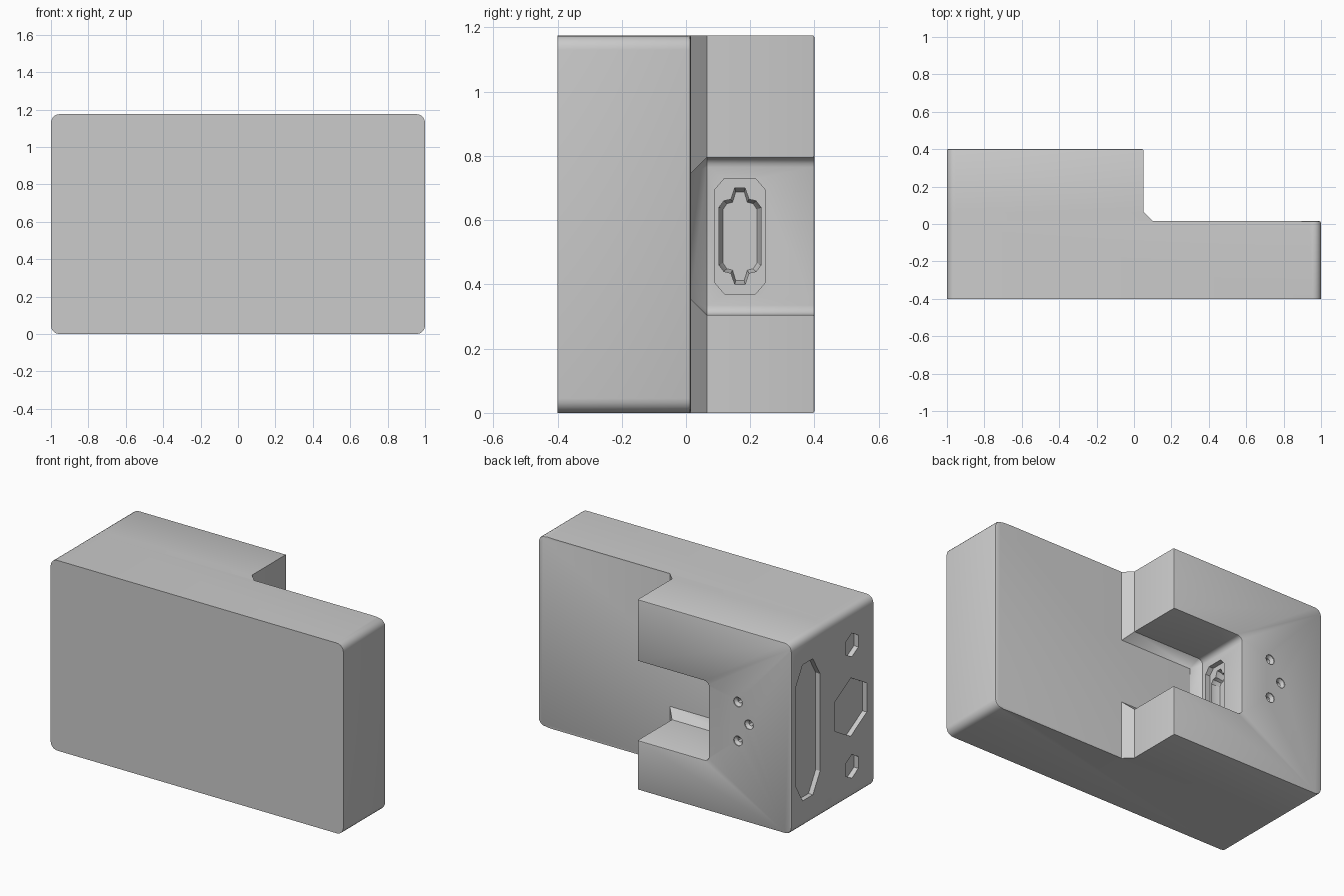
import bpy, bmesh, math
from mathutils import Vector

cube = bpy.data.objects.get("Cube")
if cube:
    bpy.data.objects.remove(cube, do_unlink=True)

grey = bpy.data.materials.new("plain grey")
grey.use_nodes = True
GREY = (0.6, 0.6, 0.6, 1)
grey.diffuse_color = GREY
grey.node_tree.nodes["Principled BSDF"].inputs["Base Color"].default_value = GREY

HEIGHT = 1.175
STEP, CHAMFER = 0.015, 0.05       # level of the thin end and size of the inner chamfer
NOTCH_LOW, NOTCH_HIGH, NOTCH_END = 0.305, 0.795, -0.435


def arc(cx, cz, r, start, end, n=5):
    angles = [math.radians(start + (end - start) * i / n) for i in range(n + 1)]
    return [(cx + r * math.cos(a), cz + r * math.sin(a)) for a in angles]


def loft(name, rings, bevel=None, width=0.01):
    """Closed solid through equal-length rings of 3D points."""
    bm = bmesh.new()
    loops = [[bm.verts.new(p) for p in ring] for ring in rings]
    n = len(loops[0])
    for a, b in zip(loops, loops[1:]):
        for i in range(n):
            j = (i + 1) % n
            bm.faces.new((a[i], a[j], b[j], b[i]))
    bm.faces.new(loops[0][::-1])
    bm.faces.new(loops[-1])
    bmesh.ops.remove_doubles(bm, verts=bm.verts, dist=0.0005)
    bmesh.ops.dissolve_degenerate(bm, edges=bm.edges, dist=0.0005)
    bmesh.ops.recalc_face_normals(bm, faces=bm.faces)
    if bevel:
        edges = [e for e in bm.edges if all(bevel(v.co) for v in e.verts)]
        bmesh.ops.bevel(bm, geom=edges, offset=width, segments=2, profile=0.5,
                        affect='EDGES', clamp_overlap=True)
    mesh = bpy.data.meshes.new(name)
    bm.to_mesh(mesh)
    bm.free()
    mesh.materials.append(grey)
    obj = bpy.data.objects.new(name, mesh)
    bpy.context.scene.collection.objects.link(obj)
    return obj


def at_y(outline, y):
    return [(x, y, z) for x, z in outline]


def at_x(outline, x):
    return [(x, y, z) for y, z in outline]


def cut(target, cutter):
    mod = target.modifiers.new(cutter.name, 'BOOLEAN')
    mod.object = cutter
    mod.solver = 'EXACT'
    cutter.hide_render = True
    cutter.hide_viewport = True
    cutter.display_type = 'WIRE'


def octagon(cy, cz, hy, hz, cy_cut, cz_cut):
    q = [(hy, hz - cz_cut), (hy - cy_cut, hz)]
    right = q + [(-y, z) for y, z in q[::-1]]
    return [(cy + y, cz + z) for y, z in right + [(-y, -z) for y, z in right]]


def hexagon(cy, cz, r):
    return arc(cy, cz, r, 90, 450, 6)[:-1]


# Full-width front slab with rounded corners
R = 0.045
left_top = arc(-1 + R, HEIGHT - R, R, 90, 180)
left_low = arc(-1 + R, R, R, 180, 270)
slab_outline = (left_top + left_low + arc(1 - R, R, R, 270, 360)
                + arc(1 - R, HEIGHT - R, R, 0, 90))
slab = loft("front_slab", [at_y(slab_outline, -0.4), at_y(slab_outline, STEP)],
            bevel=lambda v: v.x > 0.9 and v.y > 0)


# Thick half with a notch; its foot flares outward as a chamfer
def block_outline(flare, r):
    x, end = 0.05 + flare, NOTCH_END + flare
    low, high = NOTCH_LOW + flare, NOTCH_HIGH - flare
    return (left_top + left_low + [(x, 0), (x, low)]
            + arc(end + r, low + r, r, 270, 180, 4)
            + arc(end + r, high - r, r, 180, 90, 4)
            + [(x, high), (x, HEIGHT)])


top = block_outline(0, 0.03)
block = loft("notched_block",
             [at_y(block_outline(CHAMFER, 0), STEP), at_y(top, STEP + CHAMFER), at_y(top, 0.4)],
             bevel=lambda v: v.y > 0.399, width=0.006)

# Shallow slot and hexagon pockets on the end face
DEPTH = 0.03
slot = octagon(0.24, 0.59, 0.12, 0.42, 0.07, 0.12)
pockets = [("slot_cutter", slot, block), ("large_hex_cutter", hexagon(-0.18, 0.57, 0.18), slab),
           ("upper_hex_cutter", hexagon(-0.19, 0.95, 0.073), slab),
           ("lower_hex_cutter", hexagon(-0.19, 0.2, 0.073), slab)]
for name, outline, target in pockets:
    cut(target, loft(name, [at_x(outline, -1.05), at_x(outline, -1 + DEPTH)]))

# Stepped socket in the notch end wall: wide recess, then a deeper keyed opening
CY, CZ = 0.168, 0.55
wide = octagon(CY, CZ, 0.078, 0.18, 0.03, 0.035)
cut(block, loft("socket_cutter", [at_x(wide, NOTCH_END - 0.03), at_x(wide, NOTCH_END + 0.04)]))
quarter = [(0.065, 0.09), (0.05, 0.11), (0.028, 0.115), (0.016, 0.15)]
half = quarter + [(-y, z) for y, z in quarter[::-1]]
keyed = [(CY + y, CZ + z) for y, z in half + [(-y, -z) for y, z in half]]
inner = [(CY + (y - CY) * 0.82, CZ + (z - CZ) * 0.92) for y, z in keyed]
cut(block, loft("keyed_cutter", [at_x(inner, NOTCH_END - 0.08), at_x(keyed, NOTCH_END - 0.05),
                                 at_x(keyed, NOTCH_END + 0.03)]))

# Three countersunk holes on the back face
for i, (x, z) in enumerate([(-0.635, 0.725), (-0.71, 0.605), (-0.635, 0.485)]):
    rings = [at_y(arc(x, z, r, 0, 360, 12)[:-1], y)
             for r, y in [(0.014, 0.33), (0.014, 0.38), (0.03, 0.395), (0.03, 0.45)]]
    cut(block, loft(f"screw_hole_cutter_{i + 1}", rings))

# Smooth the rounded corners and keep the edges crisp
for obj in (slab, block):
    bpy.ops.object.select_all(action='DESELECT')
    obj.select_set(True)
    bpy.context.view_layer.objects.active = obj
    for mod in list(obj.modifiers):
        bpy.ops.object.modifier_apply(modifier=mod.name)
    bpy.ops.object.shade_smooth_by_angle(angle=math.radians(30))
